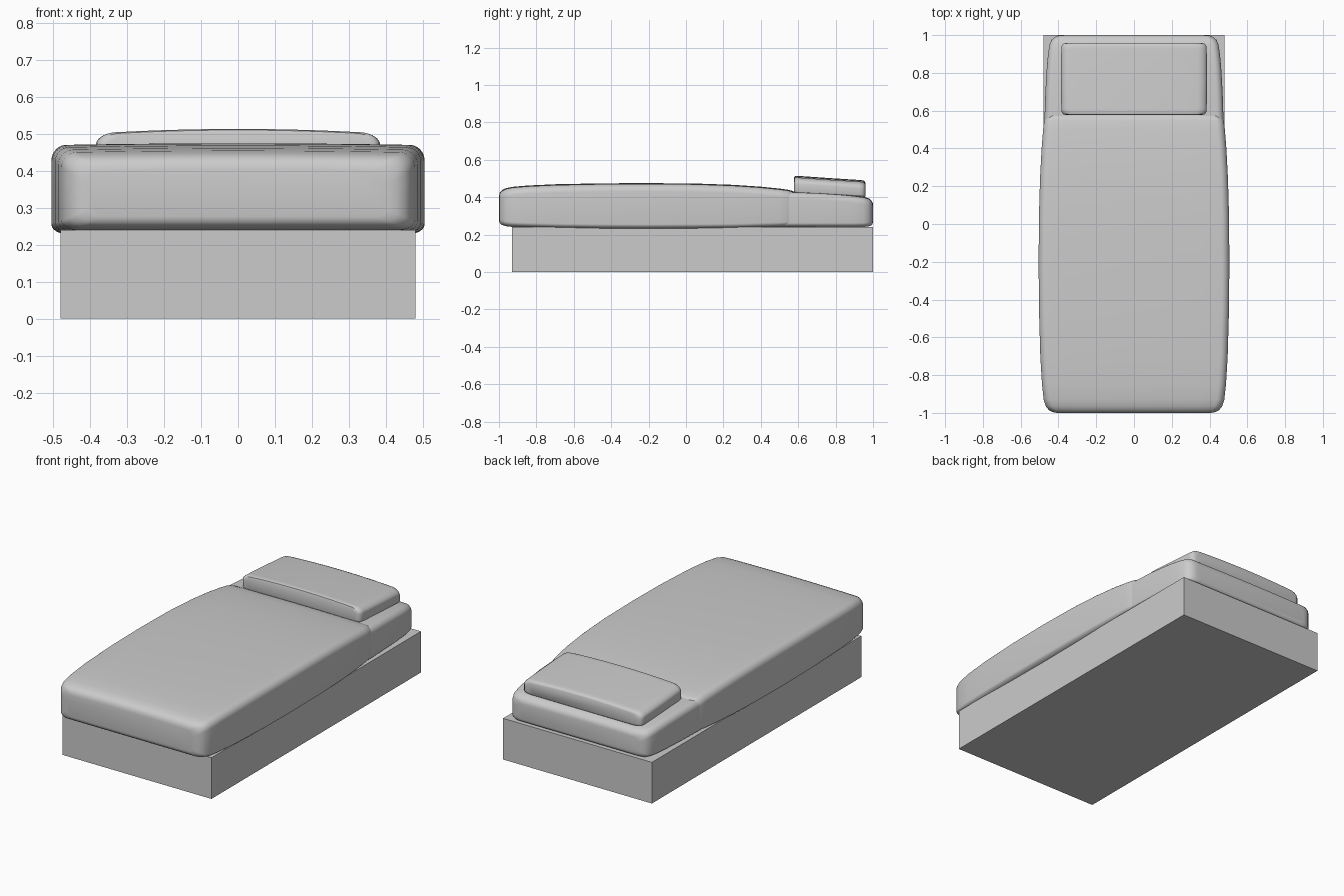
import bpy, bmesh, math


def section(hw, zb, zt, rx, rt, rb, crown):
    """Rounded-rectangle outline in (x, z), with an arched top."""
    pts = []
    corners = [(1, zt, rt, 0), (-1, zt, rt, 90), (-1, zb, rb, 180), (1, zb, rb, 270)]
    for side, z, rz, start in corners:
        cx = side * (hw - rx)
        cz = z - rz if z == zt else z + rz
        for i in range(9):
            a = math.radians(start + 90 * i / 8)
            pts.append((cx + rx * math.cos(a), cz + rz * math.sin(a)))
        if start == 0:  # extra points along the arched top
            pts += [(cx * (1 - i / 5), zt) for i in range(1, 10)]
    mid = (zb + zt) / 2
    return [(x, z + (crown * (1 - (x / hw) ** 2) - crown if z > mid else 0)) for x, z in pts]


def loft(name, stations, rx, rt, rb, crown=0.0, angle=40):
    """Skin rounded sections (y, half width, bottom, top) along y."""
    bm = bmesh.new()
    rings = [[bm.verts.new((x, y, z)) for x, z in section(hw, zb, zt, rx, rt, rb, crown)]
             for y, hw, zb, zt in stations]
    n = len(rings[0])
    for a, b in zip(rings, rings[1:]):
        for i in range(n):
            j = (i + 1) % n
            bm.faces.new((a[i], a[j], b[j], b[i]))
    bm.faces.new(rings[0])
    bm.faces.new(rings[-1])
    bmesh.ops.recalc_face_normals(bm, faces=bm.faces)
    mesh = bpy.data.meshes.new(name)
    bm.to_mesh(mesh)
    bm.free()
    obj = bpy.data.objects.new(name, mesh)
    bpy.context.collection.objects.link(obj)
    bpy.ops.object.select_all(action='DESELECT')
    obj.select_set(True)
    bpy.context.view_layer.objects.active = obj
    bpy.ops.object.shade_smooth_by_angle(angle=math.radians(angle))
    return obj


# Box base
bpy.ops.mesh.primitive_cube_add(size=1, location=(0, 0.035, 0.12))
base = bpy.context.object
base.name = "bed_base"
base.scale = (0.96, 1.93, 0.24)

# Mattress, tapering towards the head
loft("mattress", [
    (-0.92, 0.43, 0.26, 0.40), (-0.85, 0.46, 0.245, 0.42), (0.0, 0.475, 0.24, 0.43),
    (0.55, 0.474, 0.24, 0.430), (0.70, 0.469, 0.24, 0.425), (0.82, 0.462, 0.24, 0.417),
    (0.90, 0.455, 0.24, 0.409), (0.95, 0.447, 0.241, 0.402), (0.975, 0.436, 0.243, 0.395),
    (0.99, 0.420, 0.249, 0.384), (0.997, 0.402, 0.256, 0.373), (1.0, 0.385, 0.266, 0.362),
], rx=0.035, rt=0.035, rb=0.022, crown=0.004)

# Puffy duvet
loft("duvet", [
    (-1.0, 0.405, 0.275, 0.405), (-0.996, 0.43, 0.262, 0.424), (-0.985, 0.451, 0.252, 0.437),
    (-0.965, 0.467, 0.245, 0.447), (-0.93, 0.478, 0.241, 0.455), (-0.85, 0.487, 0.238, 0.462),
    (-0.70, 0.496, 0.234, 0.469), (-0.45, 0.503, 0.231, 0.474), (-0.20, 0.505, 0.230, 0.475),
    (0.05, 0.503, 0.231, 0.473), (0.25, 0.497, 0.233, 0.466), (0.40, 0.489, 0.237, 0.456),
    (0.50, 0.481, 0.240, 0.446), (0.545, 0.476, 0.243, 0.440), (0.57, 0.465, 0.25, 0.433),
    (0.585, 0.44, 0.265, 0.418),
], rx=0.04, rt=0.04, rb=0.025, crown=0.005)

# Pillow, arched across and leaning towards the head end
loft("pillow", [
    (0.577, 0.355, 0.425, 0.503), (0.580, 0.372, 0.420, 0.511), (0.590, 0.382, 0.418, 0.514),
    (0.61, 0.385, 0.416, 0.513), (0.77, 0.386, 0.408, 0.502), (0.925, 0.385, 0.400, 0.492),
    (0.945, 0.382, 0.399, 0.490), (0.955, 0.372, 0.400, 0.486), (0.959, 0.355, 0.404, 0.478),
], rx=0.05, rt=0.03, rb=0.012, crown=0.012, angle=45)
